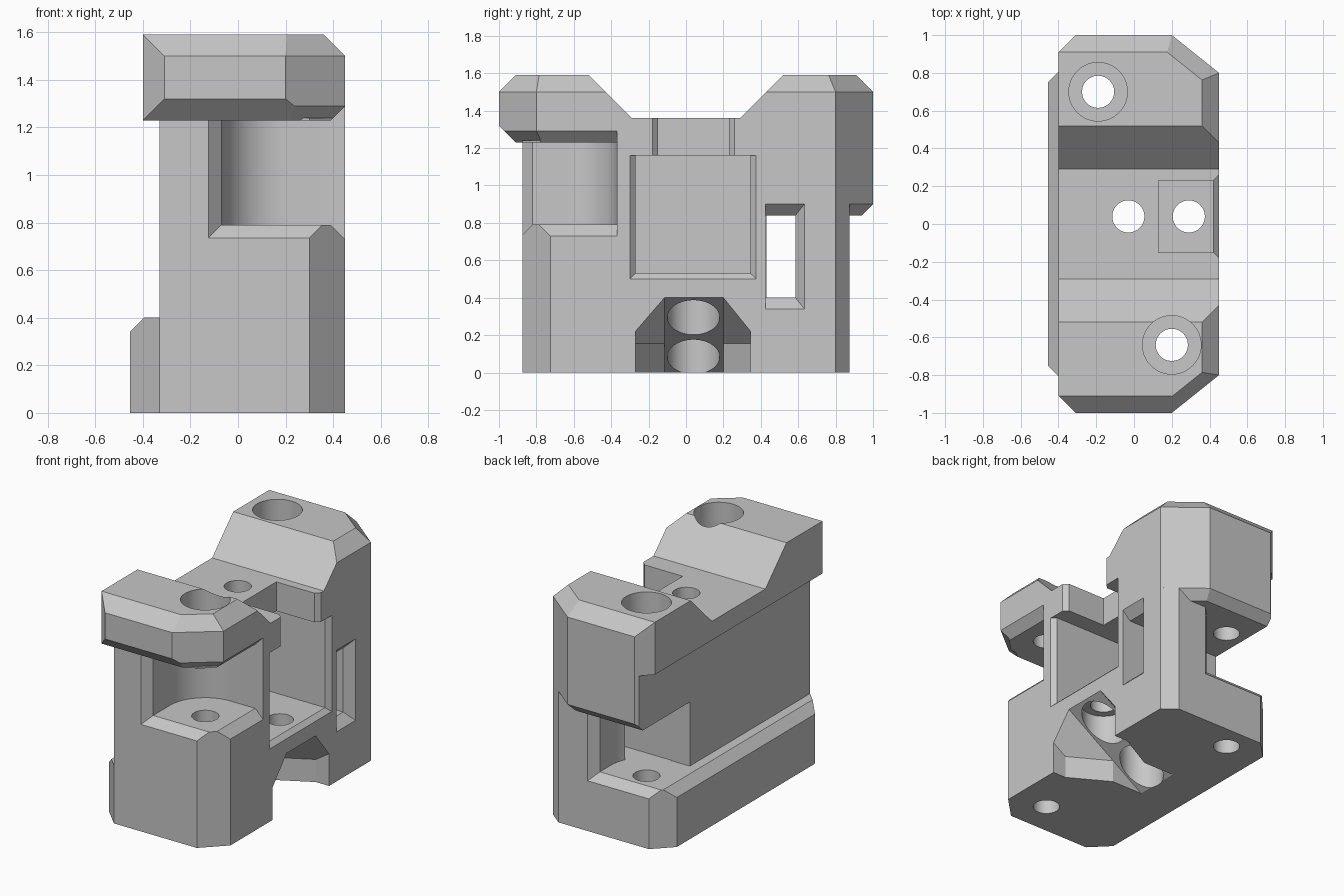
import bpy, bmesh, math
from mathutils import Vector

cube = bpy.data.objects.get("Cube")
if cube:
    bpy.data.objects.remove(cube)

SHADE = (0.57, 0.57, 0.57, 1)
grey = bpy.data.materials.new("plain grey")
grey.use_nodes = True
grey.diffuse_color = SHADE
for node in grey.node_tree.nodes:
    if node.type == 'BSDF_PRINCIPLED':
        node.inputs["Base Color"].default_value = SHADE


def hull(points):
    """Fresh closed convex hull as a bmesh."""
    bm = bmesh.new()
    for p in points:
        bm.verts.new(p)
    bmesh.ops.remove_doubles(bm, verts=bm.verts[:], dist=1e-5)
    bmesh.ops.convex_hull(bm, input=bm.verts[:])
    loose = [v for v in bm.verts if not v.link_faces]
    bmesh.ops.delete(bm, geom=loose, context='VERTS')
    return bm


def solid(name, points, cuts=()):
    """Convex solid around points, trimmed by (point, normal) planes."""
    bm = hull(points)
    for co, no in cuts:
        bmesh.ops.bisect_plane(bm, geom=bm.verts[:] + bm.edges[:] + bm.faces[:], dist=1e-5,
                               plane_co=co, plane_no=Vector(no).normalized(), clear_outer=True)
        kept = [v.co.copy() for v in bm.verts]
        bm.free()
        bm = hull(kept)
    bmesh.ops.dissolve_limit(bm, angle_limit=0.002, verts=bm.verts[:], edges=bm.edges[:])
    bmesh.ops.recalc_face_normals(bm, faces=bm.faces[:])
    mesh = bpy.data.meshes.new(name)
    bm.to_mesh(mesh)
    bm.free()
    mesh.materials.append(grey)
    ob = bpy.data.objects.new(name, mesh)
    bpy.context.scene.collection.objects.link(ob)
    return ob


def prism(outline, z0, z1):
    return [(x, y, z) for x, y in outline for z in (z0, z1)]


def rect_x(x, y0, y1, z0, z1):
    return [(x, y, z) for y in (y0, y1) for z in (z0, z1)]


def rect_y(y, x0, x1, z0, z1):
    return [(x, y, z) for x in (x0, x1) for z in (z0, z1)]


def disc(x, y, r, z0, z1, n=64):
    ring = [(x + r * math.cos(i * math.tau / n), y + r * math.sin(i * math.tau / n)) for i in range(n)]
    return prism(ring, z0, z1)


def combine(target, other, operation):
    mod = target.modifiers.new(operation.lower(), 'BOOLEAN')
    mod.operation, mod.solver, mod.object = operation, 'EXACT', other
    bpy.context.view_layer.objects.active = target
    bpy.ops.object.modifier_apply(modifier=mod.name)
    bpy.data.objects.remove(other)


def add(points, cuts=()):
    combine(block, solid("addition", points, cuts), 'UNION')


def cut(points):
    combine(block, solid("cutter", points), 'DIFFERENCE')


# main body
block = solid("clamp_block", prism([(-.33, -.875), (.30, -.875), (.45, -.725), (.45, .8),
                                    (.356, .875), (-.33, .875)], 0, 1.24))

# wide cap with chamfered rims
cap = [(-.40, -.91), (-.31, -1), (.2, -1), (.45, -.8), (.45, .8), (.2, 1), (-.31, 1), (-.40, .91)]
add(prism(cap, 1.23, 1.59), [
    ((0, -1, 1.5), (0, -1, 1)), ((0, 1, 1.5), (0, 1, 1)), ((.45, 0, 1.5), (1, 0, 1)),
    ((.2, -1, 1.5), (.625, -.781, .75)), ((.2, 1, 1.5), (.625, .781, .95)),
    ((0, -1, 1.32), (0, -1, -1)), ((.2, -1, 1.29), (.625, -.781, -1))])

# rear overhang below the cap
add(prism([(-.33, .5), (-.33, .98), (-.31, 1), (.2, 1), (.45, .8), (.45, .5)], .84, 1.24),
    [((0, 1, .90), (0, 1, -1)), ((.2, 1, .90), (.625, .781, -1))])

# side flange along the foot
add(prism([(-.455, -.75), (-.33, -.875), (-.3, -.875), (-.3, .875), (-.33, .875), (-.455, .75)], 0, .40),
    [((-.455, 0, .34), (-1, 0, 1))])

# sloped valley across the top
cut(rect_y(-.29, -1, 1, 1.36, 1.36) + rect_y(.29, -1, 1, 1.36, 1.36)
    + rect_y(-.62, -1, 1, 1.69, 1.69) + rect_y(.62, -1, 1, 1.69, 1.69))

# rounded nut pockets, front and rear
FRONT, REAR = (.2, -.64), (-.19, .70)
R = .27
for (cx, cy), s, z0, z1, far in ((FRONT, 1, .79, 1.23, 1), (REAR, -1, .40, .84, -1)):
    arc = [(R * math.cos(a), R * math.sin(a)) for a in
           (math.pi / 2 * (1 + i / 16) for i in range(17))]
    outline = arc + [(-R, -.8), (.8, -.8), (.8, R)]
    cut(prism([(cx + s * x, cy + s * y) for x, y in outline], z0, z1))
    # flared mouth on the end face
    edge = cx - s * R
    cut(rect_y(-s * .82, edge, far, z0, z1) + rect_y(-s * .92, edge - s * .1, far, z0 - .1, z1))

# flared mouth of the front pocket on the side
cut(rect_x(.39, -1.2, -.37, .79, 1.23) + rect_x(.49, -1.2, -.37, .69, 1.33))

# side window into the rear pocket
cut(rect_x(-.19, .425, .585, .40, .84) + rect_x(.6, .425, .585, .40, .84))
cut(rect_x(.39, .425, .585, .40, .84) + rect_x(.49, .425, .665, .30, .94))

# square side chamber with flared rim
cut(rect_x(-.19, -.27, .345, .53, 1.16) + rect_x(.6, -.27, .345, .53, 1.16))
cut(rect_x(.42, -.27, .345, .53, 1.16) + rect_x(.48, -.33, .405, .47, 1.16))

# channel from the chamber to the top
cut(rect_x(.13, -.15, .23, 1.1, 1.5) + rect_x(.6, -.15, .23, 1.1, 1.5))
cut(rect_x(.42, -.15, .23, 1.1, 1.5) + rect_x(.48, -.21, .29, 1.1, 1.5))

# sloping recess under the chamber
SLOPE = .66
arch = [(-.27, -.2), (-.27, .22), (-.115, .40), (.20, .40), (.345, .22), (.345, -.2)]
mouth = [(x, y, z + SLOPE * (x - .45)) for x in (.45, .52) for y, z in arch]
cut(mouth + prism([(.35, -.27), (.08, -.115), (.08, .20), (.35, .345)], -.2, .155))
cut([(x, y, z + SLOPE * (x - .45)) for x in (-.3, .52) for y in (-.115, .20)
     for z in (.40, -.5)])

# screw holes with recessed heads
for cx, cy in (FRONT, REAR):
    cut(disc(cx, cy, .085, -.1, 1.8))
    cut(disc(cx, cy, .155, 1.38, 1.8))
for cx in (.29, -.03):
    cut(disc(cx, .04, .085, -.1, 1.8))
    cut(disc(cx, .04, .14, -.1, .42))

# crisp edges, smooth bores
for ob in bpy.context.selected_objects:
    ob.select_set(False)
block.select_set(True)
bpy.context.view_layer.objects.active = block
bpy.ops.object.shade_smooth_by_angle(angle=math.radians(25))
